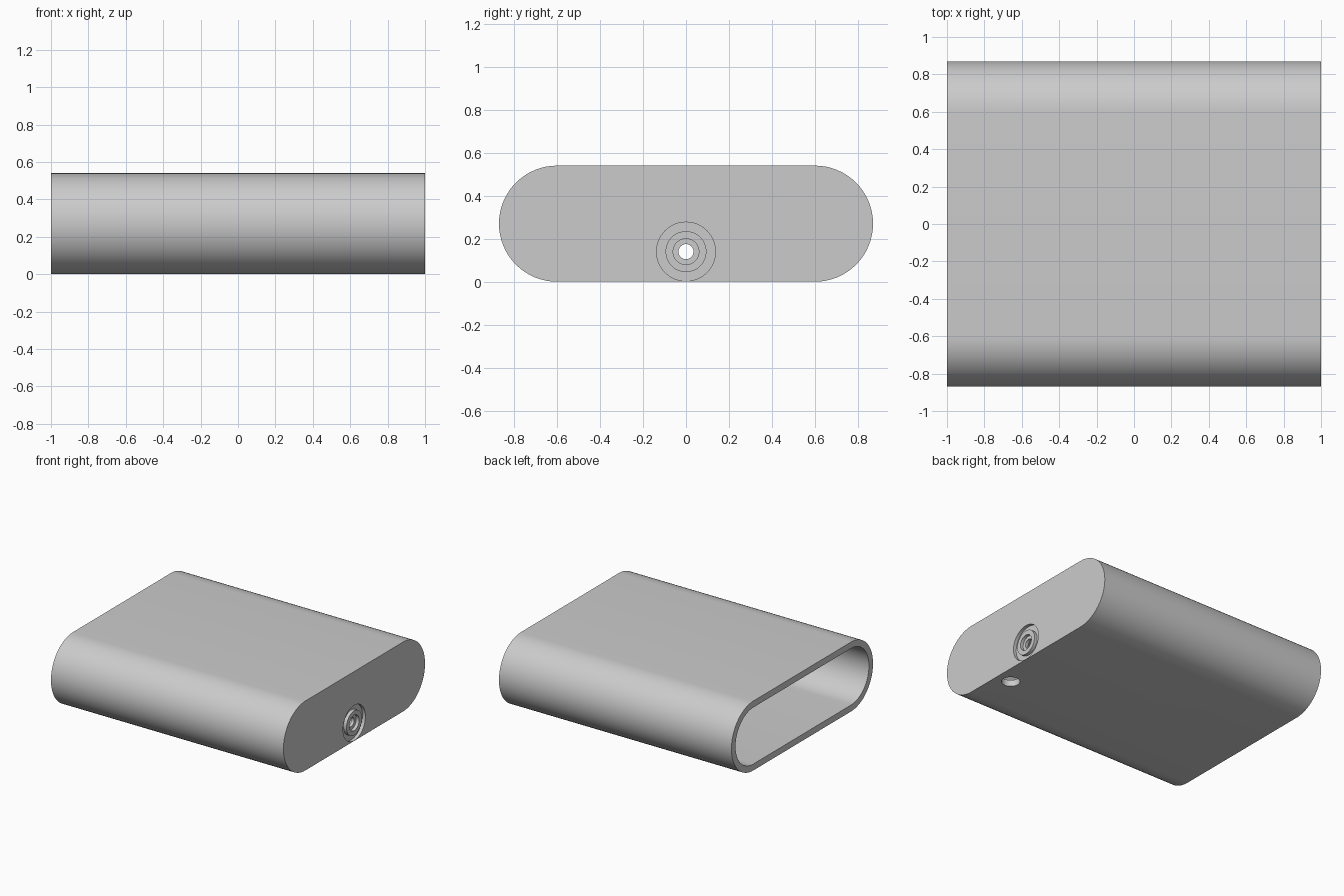
import bpy
import bmesh
from math import pi, sin, cos
from mathutils import Matrix, Vector

cube = bpy.data.objects.get("Cube")
if cube:
    bpy.data.objects.remove(cube, do_unlink=True)

RADIUS, HALF_FLAT, WALL = 0.27, 0.6, 0.05
PORT = Vector((1, 0, 0.14))

grey = bpy.data.materials.new("light grey")
grey.use_nodes = True
colour = (0.6, 0.6, 0.6, 1)
grey.diffuse_color = colour
grey.node_tree.nodes["Principled BSDF"].inputs["Base Color"].default_value = colour


def make_object(name, bm):
    bmesh.ops.recalc_face_normals(bm, faces=bm.faces)
    mesh = bpy.data.meshes.new(name)
    bm.to_mesh(mesh)
    bm.free()
    obj = bpy.data.objects.new(name, mesh)
    mesh.materials.append(grey)
    bpy.context.collection.objects.link(obj)
    return obj


def stadium(name, radius, x0, x1, steps=32):
    """Rounded slab running along x."""
    bm = bmesh.new()
    ring = []
    for side in (1, -1):
        for i in range(steps + 1):
            a = pi * i / steps - pi / 2
            ring.append(bm.verts.new((x0, side * (HALF_FLAT + radius * cos(a)),
                                      RADIUS + side * radius * sin(a))))
    face = bm.faces.new(ring)
    end = bmesh.ops.extrude_face_region(bm, geom=[face])["geom"]
    moved = [v for v in end if isinstance(v, bmesh.types.BMVert)]
    bmesh.ops.translate(bm, verts=moved, vec=(x1 - x0, 0, 0))
    return make_object(name, bm)


def rod(name, radius, length, centre, axis="X"):
    bm = bmesh.new()
    turn = Matrix.Rotation(pi / 2, 4, "Y") if axis == "X" else Matrix()
    bmesh.ops.create_cone(bm, cap_ends=True, segments=64, radius1=radius,
                          radius2=radius, depth=length,
                          matrix=Matrix.Translation(centre) @ turn)
    return make_object(name, bm)


def cut(target, cutter):
    mod = target.modifiers.new("cut", "BOOLEAN")
    mod.operation, mod.solver, mod.object = "DIFFERENCE", "EXACT", cutter
    bpy.context.view_layer.objects.active = target
    bpy.ops.object.modifier_apply(modifier=mod.name)
    bpy.data.objects.remove(cutter, do_unlink=True)


# Shell: rounded slab hollowed from the open -x end
shell = stadium("housing_shell", RADIUS, -1, 1)
cut(shell, stadium("cavity_cutter", RADIUS - WALL, -1.2, 1 - WALL))

# Round port in the closed end: ring groove, counterbore and through hole
groove = rod("groove_cutter", 0.137, 0.05, PORT)
cut(groove, rod("collar_core", 0.095, 0.3, PORT))
cut(shell, groove)
cut(shell, rod("counterbore_cutter", 0.06, 0.05, PORT))
cut(shell, rod("port_hole_cutter", 0.035, 0.4, PORT))

# Small hole through the floor beside the closed end
cut(shell, rod("floor_hole_cutter", 0.065, 0.2, Vector((0.88, -0.31, 0)), "Z"))

bpy.ops.object.select_all(action="DESELECT")
shell.select_set(True)
bpy.context.view_layer.objects.active = shell
bpy.ops.object.shade_smooth_by_angle(angle=pi / 6)
